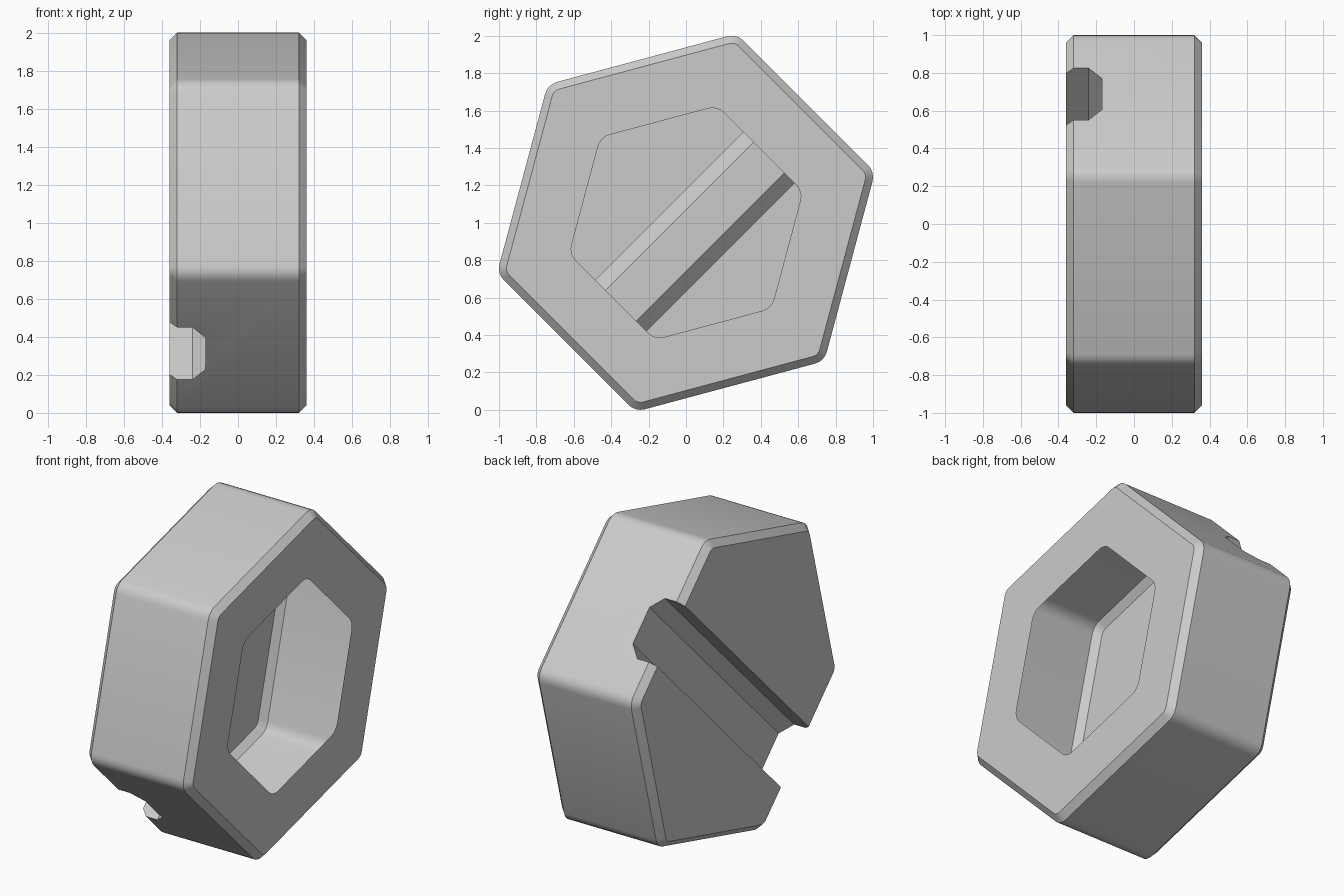
import bpy, bmesh
from math import radians, cos, sin, sqrt

if "Cube" in bpy.data.objects:
    bpy.data.objects.remove(bpy.data.objects["Cube"])

CENTER_Z = 1.0


def hex_loop(bm, x, apothem, r, steps=4):
    """Ring of vertices: hexagon with rounded corners in the yz plane."""
    ring = []
    for k in range(6):
        mid = radians(15 + 60 * k)
        d = (apothem - r) / cos(radians(30))
        for i in range(steps + 1):
            a = mid + radians(-30 + 60 * i / steps)
            ring.append(bm.verts.new((x, d * cos(mid) + r * cos(a),
                                      CENTER_Z + d * sin(mid) + r * sin(a))))
    return ring


def bridge(bm, a, b):
    n = len(a)
    for i in range(n):
        bm.faces.new((a[i], a[(i + 1) % n], b[(i + 1) % n], b[i]))


def make_object(name, bm):
    bmesh.ops.recalc_face_normals(bm, faces=bm.faces)
    mesh = bpy.data.meshes.new(name)
    bm.to_mesh(mesh)
    bm.free()
    obj = bpy.data.objects.new(name, mesh)
    bpy.context.collection.objects.link(obj)
    return obj


# Hexagonal shell with chamfered rims; the first ring is the opening
bm = bmesh.new()
sections = [(0.36, 0.56, 0.09), (0.36, 0.866, 0.05), (0.32, 0.906, 0.09),
            (-0.32, 0.906, 0.09), (-0.36, 0.866, 0.05)]
rings = [hex_loop(bm, *s) for s in sections]
for a, b in zip(rings, rings[1:]):
    bridge(bm, a, b)
bm.faces.new(rings[0])
bm.faces.new(rings[-1])
shell = make_object("hex_shell", bm)

# Groove cutter: chamfered channel swept diagonally across the back
bm = bmesh.new()
offset = 0.067
profile = [(-0.194, -0.5), (-0.194, -0.24), (-0.117, -0.17),
           (0.117, -0.17), (0.194, -0.24), (0.194, -0.5)]
ends = [[bm.verts.new((x, (u + v + offset) / sqrt(2),
                       CENTER_Z + (u - v - offset) / sqrt(2)))
         for v, x in profile] for u in (-1.5, 1.5)]
bridge(bm, *ends)
for end in ends:
    bm.faces.new(end)
cutter = make_object("groove_cutter", bm)
cutter.hide_render = True

mod = shell.modifiers.new("groove", 'BOOLEAN')
mod.operation = 'DIFFERENCE'
mod.solver = 'EXACT'
mod.object = cutter
bpy.context.view_layer.objects.active = shell
shell.select_set(True)
bpy.ops.object.modifier_apply(modifier=mod.name)
bpy.data.objects.remove(cutter)

# Open the hexagonal hole so the thin shell is hollow
bm = bmesh.new()
bm.from_mesh(shell.data)
hole = [f for f in bm.faces
        if all(v.co.x > 0.35 and v.co.y ** 2 + (v.co.z - CENTER_Z) ** 2 < 0.49
               for v in f.verts)]
bmesh.ops.delete(bm, geom=hole, context='FACES')
bm.to_mesh(shell.data)
bm.free()

bpy.ops.object.shade_smooth_by_angle(angle=radians(30))
